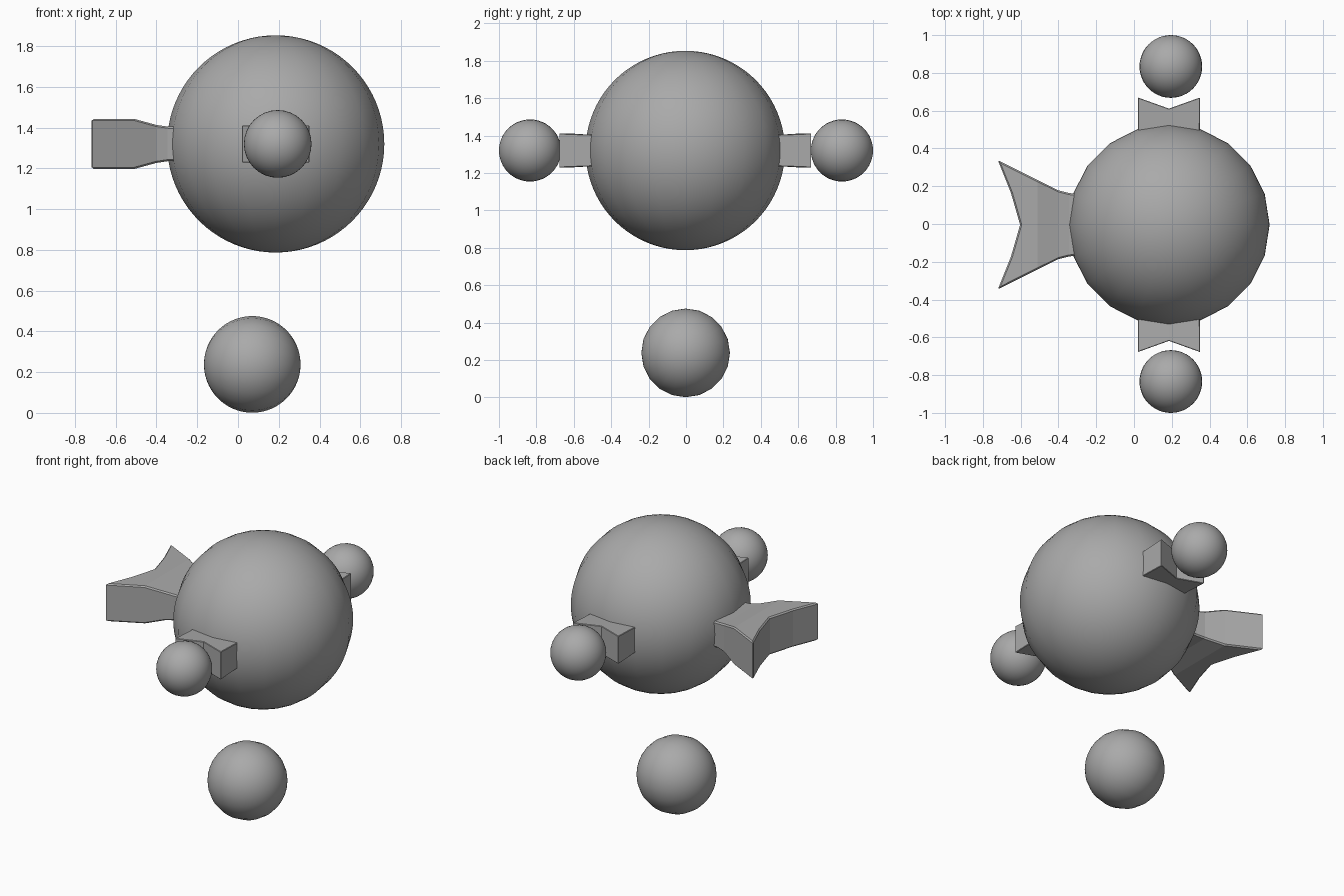
import bpy, bmesh, math
from mathutils import Matrix, Vector

if "Cube" in bpy.data.objects:
    bpy.data.objects.remove(bpy.data.objects["Cube"])

grey = bpy.data.materials.new("plain_grey")
grey.diffuse_color = (0.4, 0.4, 0.4, 1)
grey.use_nodes = True
grey.node_tree.nodes["Principled BSDF"].inputs["Base Color"].default_value = grey.diffuse_color
CENTRE = Vector((0.185, -0.004, 1.32))


def finish(name, bm, smooth):
    bmesh.ops.recalc_face_normals(bm, faces=bm.faces)
    for f in bm.faces:
        f.smooth = smooth
    me = bpy.data.meshes.new(name)
    bm.to_mesh(me)
    bm.free()
    me.materials.append(grey)
    ob = bpy.data.objects.new(name, me)
    bpy.context.collection.objects.link(ob)
    return ob


def ball(name, loc, radius, segments, rings, axis="Z"):
    bm = bmesh.new()
    bmesh.ops.create_uvsphere(bm, u_segments=segments, v_segments=rings, radius=radius)
    rot = {"Z": Matrix(), "X": Matrix.Rotation(math.pi / 2, 4, "Y"),
           "Y": Matrix.Rotation(math.pi / 2, 4, "X")}[axis]
    bm.transform(Matrix.Translation(loc) @ rot)
    return finish(name, bm, True)


def fin(name, angle, columns, rows, power, bevel):
    """Rows run outward: (centre distance, edge distance, half width, half height)."""
    bm = bmesh.new()
    fr = [-1 + 2 * i / (columns - 1) for i in range(columns)]
    grid = {}
    for r, (c, e, w, h) in enumerate(rows):
        for k, f in enumerate(fr):
            d = c + (e - c) * abs(f) ** power
            for s in (-1, 1):
                grid[r, k, s] = bm.verts.new((d, f * w, s * h))
    n, m = len(rows), columns
    for r in range(n - 1):
        for s in (-1, 1):      # top and bottom
            for k in range(m - 1):
                bm.faces.new([grid[r, k, s], grid[r, k + 1, s],
                              grid[r + 1, k + 1, s], grid[r + 1, k, s]])
        for k in (0, m - 1):   # side walls
            bm.faces.new([grid[r, k, -1], grid[r + 1, k, -1],
                          grid[r + 1, k, 1], grid[r, k, 1]])
    for r in (0, n - 1):       # end walls
        for k in range(m - 1):
            bm.faces.new([grid[r, k, -1], grid[r, k + 1, -1],
                          grid[r, k + 1, 1], grid[r, k, 1]])
    bm.transform(Matrix.Translation(CENTRE) @ Matrix.Rotation(math.radians(angle), 4, "Z"))
    ob = finish(name, bm, False)
    mod = ob.modifiers.new("edge_bevel", "BEVEL")
    mod.width = bevel
    mod.segments = 1
    mod.limit_method = "ANGLE"
    mod.angle_limit = math.radians(50)
    return ob


# Large body and the separate ball below it
ball("body", CENTRE, 0.533, 20, 40)
ball("lower_ball", (0.07, -0.002, 0.238), 0.237, 20, 40, "X")

# Balls at both sides
for label, side in (("front", -1), ("back", 1)):
    ball(label + "_ball", (0.195, side * 0.834, 1.32), 0.166, 32, 24, "Y")
    # Notched side fins
    fin(label + "_fin", 90 * side, 3,
        [(0.40, 0.40, 0.160, 0.083), (0.50, 0.50, 0.163, 0.084),
         (0.615, 0.674, 0.165, 0.091)], 1, 0.003)

# Flared tail with a curved notch
fin("tail", 180, 5,
    [(0.45, 0.45, 0.160, 0.083), (0.53, 0.53, 0.168, 0.085), (0.585, 0.585, 0.182, 0.093),
     (0.695, 0.695, 0.236, 0.123), (0.788, 0.906, 0.342, 0.123)], 1.26, 0.008)
